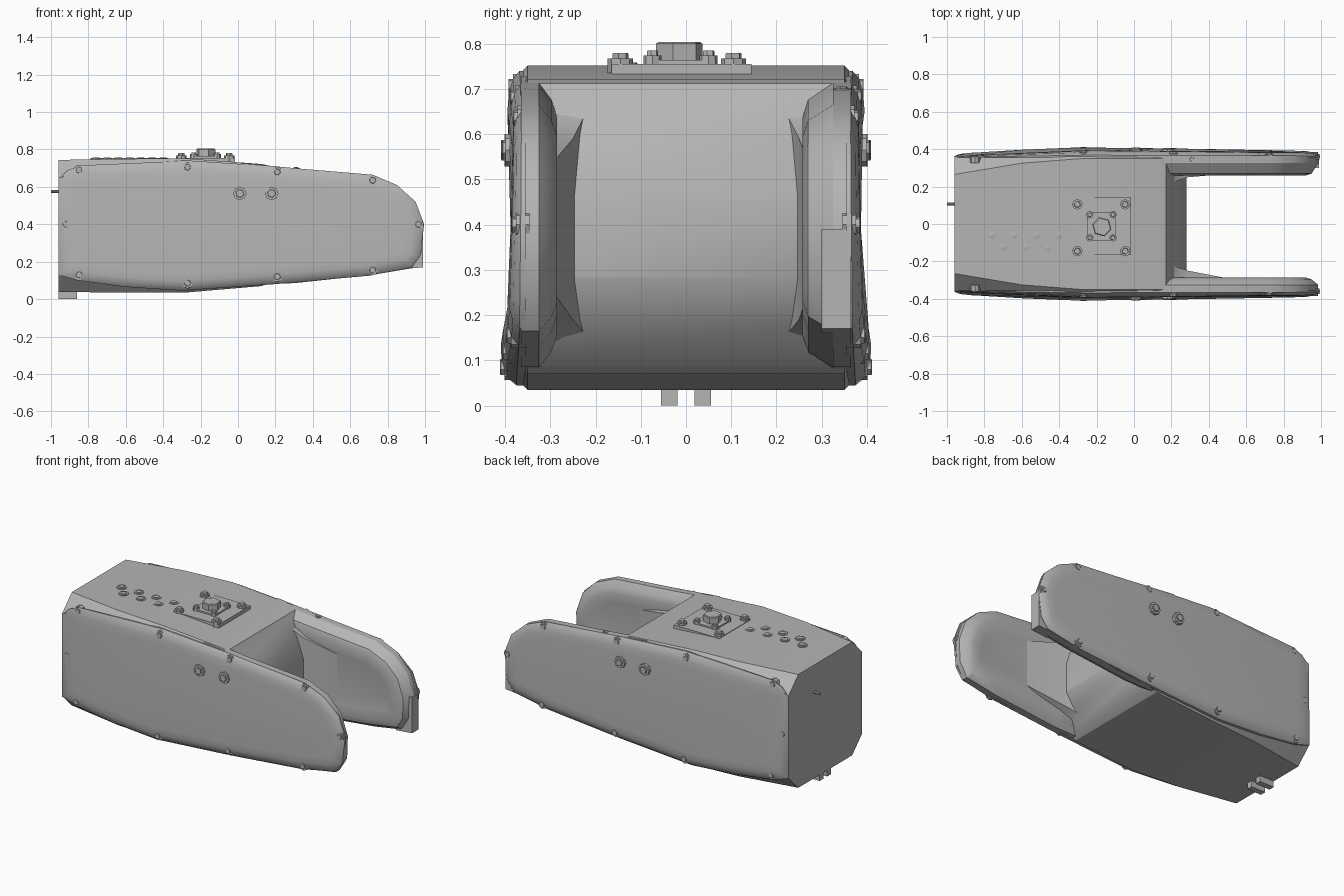
import bpy, bmesh, math
from mathutils import Vector

cube = bpy.data.objects.get("Cube")
if cube:
    bpy.data.objects.remove(cube, do_unlink=True)

metal = bpy.data.materials.new("plain grey metal")
metal.use_nodes = True
GREY = (0.46, 0.46, 0.46, 1)
metal.diffuse_color = GREY
metal.node_tree.nodes["Principled BSDF"].inputs["Base Color"].default_value = GREY


def finish(name, bm, angle=30):
    bmesh.ops.recalc_face_normals(bm, faces=bm.faces)
    mesh = bpy.data.meshes.new(name)
    bm.to_mesh(mesh)
    bm.free()
    mesh.materials.append(metal)
    ob = bpy.data.objects.new(name, mesh)
    bpy.context.collection.objects.link(ob)
    bpy.ops.object.select_all(action='DESELECT')
    ob.select_set(True)
    bpy.context.view_layer.objects.active = ob
    bpy.ops.object.shade_smooth_by_angle(angle=math.radians(angle))


def loft(bm, rings):
    """Skin equal-length rings of points and cap both ends."""
    loops = [[bm.verts.new(p) for p in ring] for ring in rings]
    for a, b in zip(loops, loops[1:]):
        for i in range(len(a)):
            j = (i + 1) % len(a)
            bm.faces.new((a[i], a[j], b[j], b[i]))
    bm.faces.new(loops[0])
    bm.faces.new(loops[-1])


def shrink(outline, d):
    """Move a convex counter-clockwise outline inward by d."""
    pts = [Vector(p) for p in outline]
    out = []
    for i, p in enumerate(pts):
        a = (p - pts[i - 1]).normalized()
        b = (pts[(i + 1) % len(pts)] - p).normalized()
        n = Vector((-a.y, a.x)) + Vector((-b.y, b.x))
        out.append(tuple(p + n * (2 * d / max(n.length_squared, 1))))
    return out


def box(name, lo, hi):
    bm = bmesh.new()
    corners = [(lo[0], lo[1]), (hi[0], lo[1]), (hi[0], hi[1]), (lo[0], hi[1])]
    loft(bm, [[(x, y, z) for x, y in corners] for z in (lo[2], hi[2])])
    finish(name, bm)


def bolt(name, base, direction, r, h, sides=6, washer=True):
    """Hex head on an optional eight-sided washer."""
    d = Vector(direction)
    u = d.orthogonal().normalized()
    v = d.cross(u)

    def ring(radius, height, n):
        turns = [2 * math.pi * i / n for i in range(n)]
        return [Vector(base) + d * height
                + (u * math.cos(t) + v * math.sin(t)) * radius for t in turns]
    bm = bmesh.new()
    if washer:
        loft(bm, [ring(r, -0.02, 8), ring(r, h * 0.5, 8)])
        r *= 0.65
    loft(bm, [ring(r, -0.02, sides), ring(r, h * 0.9, sides), ring(r * 0.9, h, sides)])
    finish(name, bm)


# Main housing: corners cut at the rear, blunt nose between the arms
# Each section: x, bottom, top, corner cut
HOUSING = [(-0.96, 0.038, 0.744, 0.095), (-0.6, 0.035, 0.75, 0.035), (-0.28, 0.035, 0.752, 0.01),
           (0.13, 0.07, 0.722, 0.01), (0.17, 0.1, 0.712, 0.01), (0.24, 0.19, 0.6, 0.01),
           (0.28, 0.28, 0.46, 0.01)]
bm = bmesh.new()
rings = []
for x, low, top, cut in HOUSING:
    inset = 0.36 - cut
    rings.append([(x, -inset, low), (x, inset, low), (x, 0.36, low + cut), (x, 0.36, top - cut),
                  (x, inset, top), (x, -inset, top), (x, -0.36, top - cut), (x, -0.36, low + cut)])
loft(bm, rings)
finish("housing", bm, 25)

# Fork arms and bulged side covers
ARM = [(0.02, 0.08), (0.3, 0.085), (0.72, 0.13), (0.93, 0.165), (0.98, 0.25), (0.985, 0.39),
       (0.94, 0.52), (0.85, 0.61), (0.72, 0.665), (0.3, 0.7), (0.02, 0.728)]
COVER = [(-0.96, 0.13), (-0.86, 0.1), (-0.6, 0.065), (-0.3, 0.045), (0.2, 0.08), (0.7, 0.125),
         (0.93, 0.17), (0.975, 0.23), (0.995, 0.4), (0.95, 0.52), (0.85, 0.61), (0.72, 0.66),
         (0.2, 0.71), (-0.25, 0.74), (-0.84, 0.715), (-0.91, 0.69), (-0.96, 0.64)]


def cover_y(x, z):
    """Outer reach of a cover, fullest low down near its middle."""
    lean = 0.018 * (z - 0.1) / 0.6
    if x < -0.2:
        return 0.412 - lean - 0.035 * ((-0.2 - x) / 0.76) ** 1.5
    return 0.412 - lean - 0.018 * (x + 0.2) / 1.2


RIM_BOLTS = [(-0.85, 0.69), (-0.27, 0.705), (0.21, 0.68), (0.72, 0.635), (0.965, 0.4),
             (0.72, 0.155), (0.21, 0.12), (-0.27, 0.085), (-0.85, 0.13), (-0.92, 0.4)]

for side, s, inner in (("right_hand", -1, 0.285), ("left_hand", 1, 0.258)):
    bm = bmesh.new()
    rings = [(0, 0.365), (0, 0.325), (0.035, inner + 0.012), (0.07, inner), (0.13, inner + 0.01)]
    loft(bm, [[(x, s * y, z) for x, z in shrink(ARM, d)] for d, y in rings])
    finish(side + "_fork_arm", bm, 30)

    bm = bmesh.new()
    steps = [(0, 0), (0, 0.35), (0.018, 0.75), (0.05, 0.95), (0.09, 1)]
    loft(bm, [[(x, s * (0.355 + (cover_y(x, z) - 0.355) * k), z)
               for x, z in shrink(COVER, d)] for d, k in steps])
    finish(side + "_side_cover", bm, 35)

    # Fillet blending the arm into the nose
    bm = bmesh.new()
    web = [(0.15, 0.2, 0.095, 0.712), (0.21, 0.225, 0.14, 0.65),
           (0.29, 0.25, 0.17, 0.6), (0.55, inner + 0.015, 0.24, 0.54)]
    loft(bm, [[(x, s * y, low + 0.02), (x, s * 0.33, low), (x, s * 0.33, top), (x, s * y, top - 0.01)]
              for x, y, low, top in web])
    finish(side + "_arm_web", bm, 40)

    for x, z in RIM_BOLTS:
        bolt(side + "_rim_bolt", (x, s * (cover_y(x, z) - 0.02), z), (0, s, 0), 0.028, 0.02)
    for x in (0.01, 0.18):
        bolt(side + "_cover_bolt", (x, s * (cover_y(x, 0.565) - 0.001), 0.565), (0, s, 0), 0.036, 0.015)

# Squared-off toe below the tip of one arm
bm = bmesh.new()
loft(bm, [[(x, y, z) for x, z in ((0.88, 0.16), (0.99, 0.17), (0.99, 0.39), (0.9, 0.39))]
          for y in (0.3, 0.365)])
finish("arm_toe", bm)

# Top mounting plates with their bolts and centre nut
box("mounting_plate", (-0.33, -0.165, 0.73), (-0.017, 0.145, 0.755))
box("inner_plate", (-0.25, -0.088, 0.74), (-0.098, 0.065, 0.764))
for dx in (-1, 1):
    for dy in (-1, 1):
        bolt("plate_bolt", (-0.175 + dx * 0.128, -0.02 + dy * 0.125, 0.755), (0, 0, 1), 0.028, 0.025)
        bolt("inner_bolt", (-0.174 + dx * 0.062, -0.012 + dy * 0.062, 0.764), (0, 0, 1), 0.02, 0.021)
bolt("centre_nut", (-0.172, -0.015, 0.764), (0, 0, 1), 0.053, 0.04, washer=False)

# Staggered studs on the top
for i in range(7):
    bolt("top_stud", (-0.76 + i * 0.06, -0.06 if i % 2 == 0 else -0.125, 0.75),
         (0, 0, 1), 0.029, 0.008)
bolt("arm_stud", (0.31, 0.345, 0.697), (0, 0, 1), 0.02, 0.008)

# Rear pin and the two lugs beneath
bolt("rear_pin", (-0.96, 0.107, 0.575), (-1, 0, 0), 0.009, 0.04, 8, False)
for s in (-1, 1):
    box("lower_lug", (-0.96, s * 0.037 - 0.018, 0), (-0.862, s * 0.037 + 0.018, 0.06))
